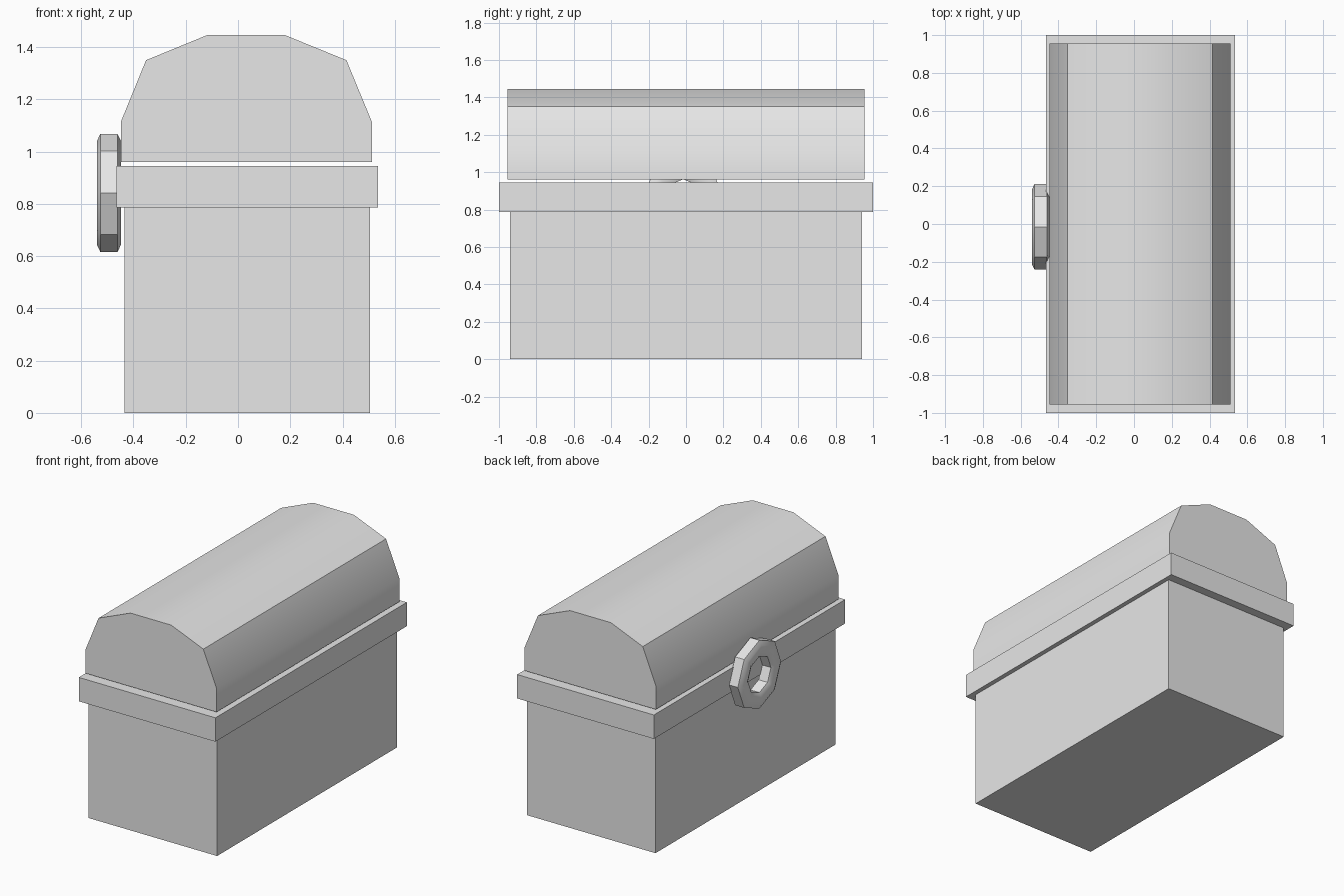
import bpy, bmesh, math
from mathutils import Vector

cube = bpy.data.objects.get("Cube")
if cube:
    bpy.data.objects.remove(cube, do_unlink=True)

GREY = (0.8, 0.8, 0.8, 1.0)
grey = bpy.data.materials.new("plain_grey")
grey.use_nodes = True
grey.diffuse_color = GREY
grey.node_tree.nodes["Principled BSDF"].inputs["Base Color"].default_value = GREY


def finish(name, bm):
    """Turn a bmesh into a shaded object."""
    bmesh.ops.recalc_face_normals(bm, faces=bm.faces)
    mesh = bpy.data.meshes.new(name)
    bm.to_mesh(mesh)
    bm.free()
    mesh.materials.append(grey)
    obj = bpy.data.objects.new(name, mesh)
    bpy.context.collection.objects.link(obj)
    bpy.ops.object.select_all(action='DESELECT')
    obj.select_set(True)
    bpy.context.view_layer.objects.active = obj
    bpy.ops.object.shade_smooth_by_angle(angle=math.radians(30))
    return obj


def extrude_profile(name, points, half_length):
    """Extrude an x-z outline along y."""
    bm = bmesh.new()
    face = bm.faces.new([bm.verts.new((x, -half_length, z)) for x, z in points])
    out = bmesh.ops.extrude_face_region(bm, geom=[face])
    verts = [g for g in out["geom"] if isinstance(g, bmesh.types.BMVert)]
    bmesh.ops.translate(bm, verts=verts, vec=(0, 2 * half_length, 0))
    return finish(name, bm)


def rectangle(x0, x1, z0, z1):
    return [(x0, z0), (x1, z0), (x1, z1), (x0, z1)]


# Chest body and overhanging rim
extrude_profile("chest_body", rectangle(-0.435, 0.505, 0, 0.80), 0.94)
extrude_profile("chest_rim", rectangle(-0.465, 0.535, 0.787, 0.945), 1.0)

# Faceted barrel lid, floating just above the rim
lid_outline = [(-0.448, 0.96), (0.512, 0.96), (0.512, 1.115), (0.415, 1.35),
               (0.18, 1.446), (-0.118, 1.446), (-0.352, 1.35), (-0.448, 1.115)]
extrude_profile("chest_lid", lid_outline, 0.955)

# Eight-sided clasp ring with a chamfered section, given as (radius, x offset)
centre = Vector((-0.494, -0.015, 0.842))
half_section = [(0.226, 0.033), (0.198, 0.046), (0.148, 0.046), (0.120, 0.033)]
section = half_section + [(r, -x) for r, x in reversed(half_section)]
bm = bmesh.new()
loops = []
for i in range(8):
    a = i * math.tau / 8
    loops.append([bm.verts.new(centre + Vector((x, r * math.cos(a), r * math.sin(a))))
                  for r, x in section])
for i, loop in enumerate(loops):
    after = loops[(i + 1) % len(loops)]
    for j in range(len(section)):
        k = (j + 1) % len(section)
        bm.faces.new((loop[j], loop[k], after[k], after[j]))
finish("clasp_ring", bm)
